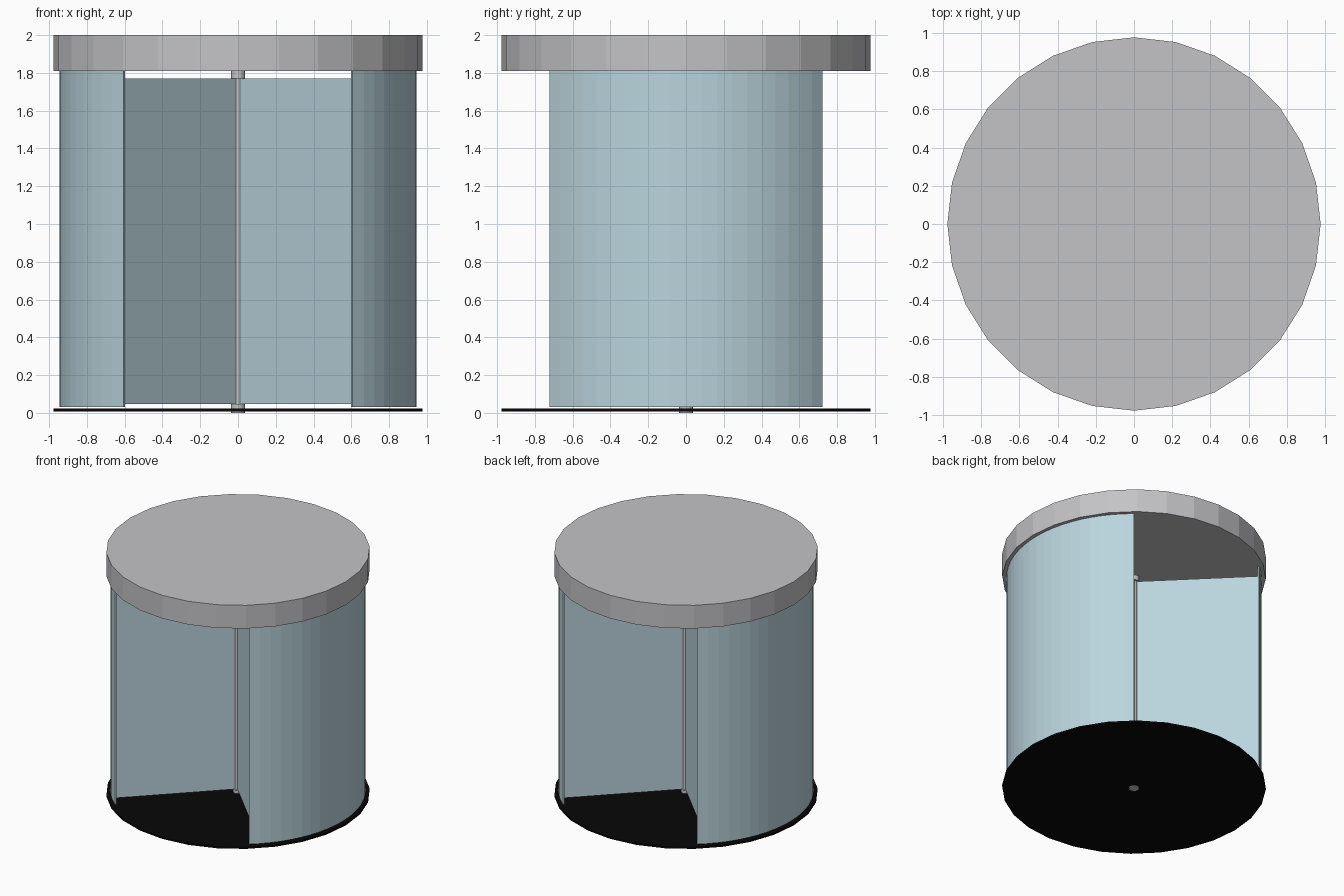
import bpy, bmesh
from math import cos, sin, pi, radians
from mathutils import Matrix, Vector

cube = bpy.data.objects.get("Cube")
if cube:
    bpy.data.objects.remove(cube)


def material(name, rgb):
    mat = bpy.data.materials.new(name)
    mat.use_nodes = True
    mat.diffuse_color = (*rgb, 1)
    bsdf = next(n for n in mat.node_tree.nodes if n.type == 'BSDF_PRINCIPLED')
    bsdf.inputs["Base Color"].default_value = (*rgb, 1)
    return mat


METAL = material("grey metal", (0.55, 0.55, 0.57))
GLASS = material("pale blue glass", (0.49, 0.66, 0.72))
FLOOR = material("black floor", (0.002, 0.002, 0.002))


def finish(name, bm, mat):
    bmesh.ops.recalc_face_normals(bm, faces=bm.faces)
    mesh = bpy.data.meshes.new(name)
    bm.to_mesh(mesh)
    bm.free()
    mesh.materials.append(mat)
    obj = bpy.data.objects.new(name, mesh)
    bpy.context.collection.objects.link(obj)
    return obj


def prism(name, outline, z0, z1, mat):
    """Extrude a flat outline from z0 up to z1."""
    bm = bmesh.new()
    base = bm.faces.new([bm.verts.new((x, y, z0)) for x, y in outline])
    top = bmesh.ops.extrude_face_region(bm, geom=[base])["geom"]
    bmesh.ops.translate(bm, vec=(0, 0, z1 - z0),
                        verts=[v for v in top if isinstance(v, bmesh.types.BMVert)])
    return finish(name, bm, mat)


def arc(radius, start, end, steps):
    angles = [start + (end - start) * i / steps for i in range(steps + 1)]
    return [(radius * cos(a), radius * sin(a)) for a in angles]


def disc(name, radius, z0, z1, sides, mat):
    return prism(name, arc(radius, 0, 2 * pi, sides)[:-1], z0, z1, mat)


# Floor plate and canopy
disc("floor_plate", 0.977, 0.008, 0.022, 28, FLOOR)
disc("canopy", 0.977, 1.81, 2.0, 28, METAL)

# Central post with a collar at each end
disc("centre_post", 0.023, 0.01, 1.81, 12, METAL)
disc("bottom_collar", 0.038, 0.0, 0.047, 12, METAL)
disc("top_collar", 0.038, 1.77, 1.81, 12, METAL)

# Curved side walls
half = radians(50)
for name, turn in (("left_wall", 0), ("right_wall", pi)):
    outline = (arc(0.945, turn - half, turn + half, 20)
               + arc(0.932, turn + half, turn - half, 20))
    prism(name, outline, 0.03, 1.81, GLASS)

# Four door wings set diagonally around the post
for i in range(4):
    bm = bmesh.new()
    bmesh.ops.create_cube(bm, size=1)
    bmesh.ops.scale(bm, vec=(0.905, 0.012, 1.723), verts=bm.verts)
    bmesh.ops.translate(bm, vec=(0.4725, 0, 0.9085), verts=bm.verts)
    bmesh.ops.rotate(bm, cent=Vector(), verts=bm.verts,
                     matrix=Matrix.Rotation(pi / 4 + i * pi / 2, 3, 'Z'))
    finish(f"door_wing_{i + 1}", bm, GLASS)
